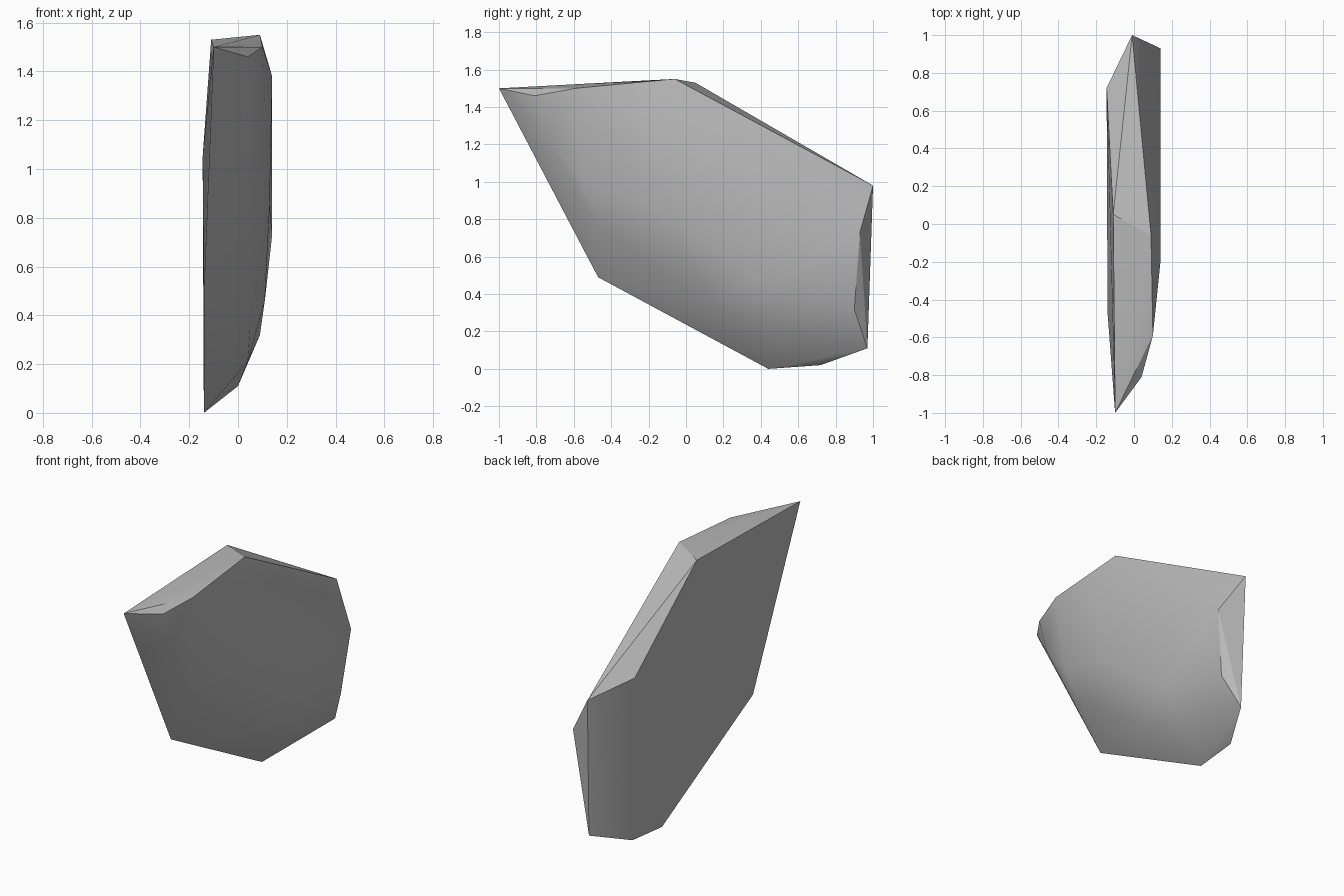
import bpy
import bmesh
import math
from mathutils import Vector

# Remove the default object
default = bpy.data.objects.get("Cube")
if default:
    bpy.data.objects.remove(default, do_unlink=True)

# Stone colour
stone_grey = bpy.data.materials.new("stone grey")
stone_grey.use_nodes = True
colour = (0.48, 0.48, 0.48, 1)
stone_grey.diffuse_color = colour
for node in stone_grey.node_tree.nodes:
    if node.type == 'BSDF_PRINCIPLED':
        node.inputs["Base Color"].default_value = colour

# Corners of the flat back of the slab
flat_side = [(-.1, -1, 1.5), (-.11, .05, 1.53), (-.145, .72, 1.05),
             (-.13, .72, .02), (-.14, .44, 0), (-.14, -.47, .49)]
# Corners along the ridge and rear edge
rim = [(.09, -.06, 1.55), (-.01, 1, .98), (0, .97, .11),
       (.04, -.81, 1.46), (.1, -.59, 1.5)]
# Corners of the bulging face, ending with its chipped lower rim
bulge = [(.14, .93, .73), (.09, .9, .32), (.14, -.2, 1.38), (.13, -.1, .85),
         (.11, .4, .46), (.04, .47, .21), (.05, .13, .35),
         (.02, -.48, .78), (.06, -.55, 1), (.04, -.74, 1.22)]


def hull_object(name, corners, material):
    """Wrap a convex rock around its corner points."""
    bm = bmesh.new()
    for corner in corners:
        bm.verts.new(Vector(corner))
    bmesh.ops.convex_hull(bm, input=bm.verts)
    inside = [v for v in bm.verts if not v.link_faces]
    bmesh.ops.delete(bm, geom=inside, context='VERTS')
    bmesh.ops.recalc_face_normals(bm, faces=bm.faces)
    mesh = bpy.data.meshes.new(name)
    bm.to_mesh(mesh)
    bm.free()
    mesh.materials.append(material)
    rock = bpy.data.objects.new(name, mesh)
    bpy.context.collection.objects.link(rock)
    return rock


# Rock slab, smooth over shallow facets and sharp at the rim
slab = hull_object("rock_slab", flat_side + rim + bulge, stone_grey)
bpy.ops.object.select_all(action='DESELECT')
slab.select_set(True)
bpy.context.view_layer.objects.active = slab
bpy.ops.object.shade_smooth_by_angle(angle=math.radians(30))
